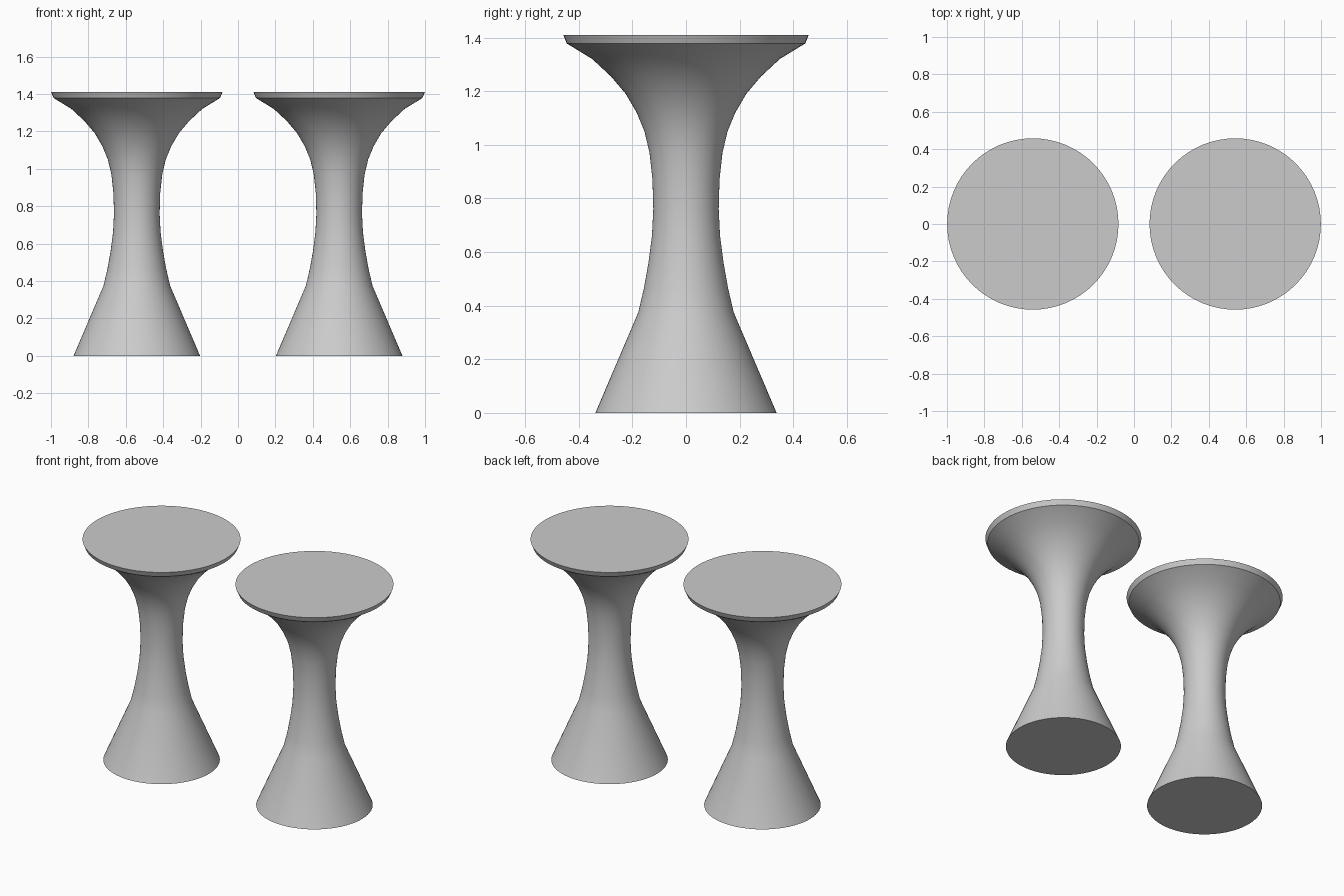
import bpy
import bmesh
import math

cube = bpy.data.objects.get("Cube")
if cube:
    bpy.data.objects.remove(cube)

grey = bpy.data.materials.new("light_grey")
grey.use_nodes = True
colour = (0.6, 0.6, 0.6, 1)
grey.diffuse_color = colour
grey.node_tree.nodes["Principled BSDF"].inputs["Base Color"].default_value = colour

# Flared stool outline as (radius, height), from the floor to the seat rim
PROFILE = [(0.338, 0), (0.178, 0.375), (0.157, 0.465), (0.14, 0.56), (0.127, 0.66),
           (0.122, 0.76), (0.125, 0.87), (0.136, 0.97), (0.155, 1.05), (0.184, 1.12),
           (0.225, 1.19), (0.28, 1.255), (0.35, 1.32), (0.445, 1.378), (0.458, 1.41)]
SIDES = 64


def stool(name, x):
    bm = bmesh.new()
    rings = []
    for r, z in PROFILE:
        angles = [math.tau * i / SIDES for i in range(SIDES)]
        rings.append([bm.verts.new((r * math.cos(a), r * math.sin(a), z)) for a in angles])
    for low, high in zip(rings, rings[1:]):
        for i in range(SIDES):
            j = (i + 1) % SIDES
            bm.faces.new((low[i], low[j], high[j], high[i]))
    # Closed foot and flat seat
    bm.faces.new(rings[0][::-1])
    bm.faces.new(rings[-1])
    mesh = bpy.data.meshes.new(name)
    bm.to_mesh(mesh)
    bm.free()
    mesh.materials.append(grey)
    obj = bpy.data.objects.new(name, mesh)
    obj.location.x = x
    bpy.context.collection.objects.link(obj)
    bpy.ops.object.select_all(action="DESELECT")
    obj.select_set(True)
    bpy.context.view_layer.objects.active = obj
    bpy.ops.object.shade_smooth_by_angle(angle=math.radians(28))


# The pair of stools, side by side
stool("left_stool", 0.541)
stool("right_stool", -0.541)
